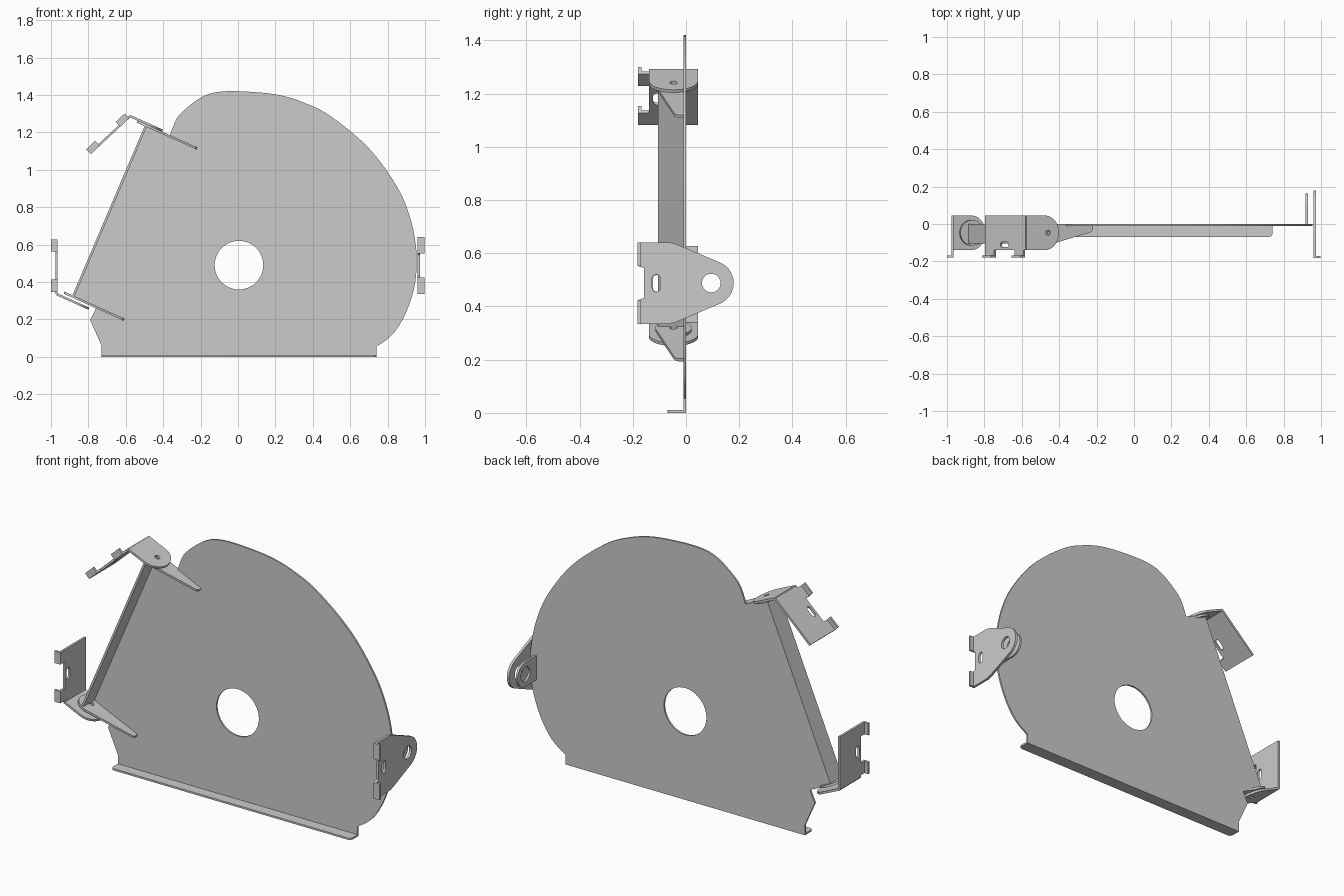
import bpy, bmesh
from math import sin, cos, radians, hypot
from mathutils import Vector, Matrix

if "Cube" in bpy.data.objects:
    bpy.data.objects.remove(bpy.data.objects["Cube"])

T = 0.012  # sheet thickness


def arc(cx, cy, r, a0, a1, n=16, ry=None):
    ry = r if ry is None else ry
    return [(cx + r * cos(radians(a0 + (a1 - a0) * i / n)),
             cy + ry * sin(radians(a0 + (a1 - a0) * i / n))) for i in range(n + 1)]


def circle(cx, cy, r, n=32):
    return arc(cx, cy, r, 0, 360, n)[:-1]


def slot(cx, cy, half, r):
    return arc(cx + half, cy, r, -90, 90, 8) + arc(cx - half, cy, r, 90, 270, 8)


def smooth(pts, n=5):
    # Catmull-Rom through the points
    p = [Vector(q) for q in [pts[0]] + pts + [pts[-1]]]
    out = []
    for a, b, c, d in zip(p, p[1:], p[2:], p[3:]):
        for i in range(n):
            t = i / n
            out.append(tuple(0.5 * (2 * b + (c - a) * t + (2 * a - 5 * b + 4 * c - d) * t * t
                                    + (3 * b - a - 3 * c + d) * t ** 3)))
    return out + [pts[-1]]


def sheet(name, outlines, origin, u, v, t=T):
    """Flat sheet with holes, drawn in the u/v plane and centred on it."""
    cu = bpy.data.curves.new(name, 'CURVE')
    cu.dimensions, cu.fill_mode, cu.extrude = '2D', 'BOTH', t / 2
    for pts in outlines:
        sp = cu.splines.new('POLY')
        sp.points.add(len(pts) - 1)
        for p, q in zip(sp.points, pts):
            p.co = (q[0], q[1], 0, 1)
        sp.use_cyclic_u = True
    tmp = bpy.data.objects.new(name + "_profile", cu)
    bpy.context.collection.objects.link(tmp)
    bpy.context.view_layer.update()
    me = bpy.data.meshes.new_from_object(tmp.evaluated_get(bpy.context.evaluated_depsgraph_get()))
    bpy.data.objects.remove(tmp)
    u, v = Vector(u).normalized(), Vector(v).normalized()
    w = u.cross(v)
    m = Matrix((u, v, w)).transposed().to_4x4()
    m.translation = origin
    bm = bmesh.new()
    bm.from_mesh(me)
    bmesh.ops.remove_doubles(bm, verts=bm.verts, dist=1e-5)
    bmesh.ops.transform(bm, matrix=m, verts=bm.verts)
    bmesh.ops.recalc_face_normals(bm, faces=bm.faces)
    bm.to_mesh(me)
    bm.free()
    ob = bpy.data.objects.new(name, me)
    bpy.context.collection.objects.link(ob)
    bpy.ops.object.select_all(action='DESELECT')
    ob.select_set(True)
    bpy.context.view_layer.objects.active = ob
    bpy.ops.object.shade_smooth_by_angle(angle=radians(30))
    return ob


Y = (0, 1, 0)

# main plate with centre hole
rim = smooth([(-0.365, 1.18), (-0.33, 1.27), (-0.28, 1.325), (-0.2, 1.385), (-0.12, 1.414),
              (0, 1.42), (0.2, 1.403), (0.35, 1.36), (0.5, 1.283), (0.7, 1.115), (0.85, 0.91),
              (0.92, 0.745), (0.95, 0.6), (0.955, 0.48), (0.94, 0.36), (0.90, 0.24),
              (0.85, 0.15), (0.80, 0.095), (0.74, 0.055)])
outline = [(0.74, 0), (-0.73, 0), (-0.73, 0.06), (-0.79, 0.195), (-0.757, 0.265),
           (-0.885, 0.325), (-0.495, 1.235)] + rim
sheet("main_plate", [outline, circle(0.005, 0.49, 0.13, 48)], (0, -0.005, 0),
      (1, 0, 0), (0, 0, 1), 0.01)

# base flange with rounded front corners
sheet("base_flange", [[(0.74, 0), (-0.73, 0)] + arc(-0.71, -0.05, 0.02, 180, 270, 6)
                      + arc(0.72, -0.05, 0.02, 270, 360, 6)], (0, 0, 0.005), (1, 0, 0), Y, 0.01)

# slanted side flange
a, b = Vector((-0.88, 0, 0.325)), Vector((-0.493, 0, 1.233))
L = (b - a).length
sheet("side_flange", [[(0, -0.105), (L, -0.105), (L, 0), (0, 0)]], a, b - a, Y)

# gussets with a rounded hinge ear
CY = -0.047
gusset = ([(0.13, 0)] + arc(0.068, CY, 0.068, 45, 283, 28)
          + arc(0.33, -0.025, 0.02, 283, 360, 6) + [(0.35, 0)])
for name, o in (("upper", (-0.54, 0, 1.258)), ("lower", (-0.93, 0, 0.343))):
    sheet(name + "_gusset", [gusset, circle(0.068, CY, 0.014, 20)], o, (0.91, 0, -0.41), Y)


def lips(name, origin, u, side, spans, edge):
    # turned-out lips along the front edge of a bracket
    w = Vector(u).normalized().cross(Vector(Y)) * side
    for i, (s0, s1) in enumerate(spans):
        sheet(f"{name}_lip_{i + 1}", [[(s0, -T / 2), (s1, -T / 2), (s1, 0.03), (s0, 0.03)]],
              Vector(origin) + Vector((0, edge + T / 2, 0)), u, w)


# two bent hinge brackets
y0, y1, front = -0.139, 0.045, -0.18
hinge = ([(0, y1), (0, y0)] + arc(0.11, CY, 0.08, -90, 90, 24, (y1 - y0) / 2))
leg = [(0, y1), (0, y0), (0.012, y0), (0.012, front), (0.078, front), (0.078, y0),
       (0.227, y0), (0.227, front), (0.293, front), (0.293, y1)]
for name, o, u, side in (("upper", (-0.577, 0, 1.287), (-0.215, 0, -0.2), -1),
                         ("lower", (-0.97, 0, 0.335), (0, 0, 1), 1)):
    sheet(name + "_hinge_plate", [hinge, circle(0.125, CY, 0.014, 20)], o, (0.91, 0, -0.41), Y)
    sheet(name + "_hinge_leg", [leg, slot(0.152, -0.11, 0.017, 0.014)], o, u, Y)
    lips(name + "_hinge", o, u, side, [(0.012, 0.078), (0.227, 0.293)], front)

# right pivot bracket
ZC, PY = 0.488, 0.095
half = [(0.055, -0.157), (0.065, -0.182), (0.153, -0.182), (0.153, -0.065),
        (0.15, -0.048), (0.144, -0.03)]
bracket = ([(ZC + s, y) for s, y in half] + arc(ZC, PY, 0.084, 22, 158, 24)
           + [(ZC - s, y) for s, y in reversed(half)])
sheet("pivot_bracket", [bracket, circle(ZC, PY, 0.035), slot(ZC, -0.112, 0.018, 0.015)],
      (0.966, 0, 0), (0, 0, 1), Y, 0.014)
lips("pivot", (0.966, 0, 0), (0, 0, 1), -1,
     [(ZC - 0.153, ZC - 0.065), (ZC + 0.065, ZC + 0.153)], -0.182)

# ear on the back of the plate behind the pivot bracket
sheet("pivot_ear", [[(ZC + 0.068, -0.005)] + arc(ZC, PY, 0.068, 0, 180, 24)
                    + [(ZC - 0.068, -0.005)], circle(ZC, PY, 0.04)],
      (0.924, 0, 0), (0, 0, 1), Y)
